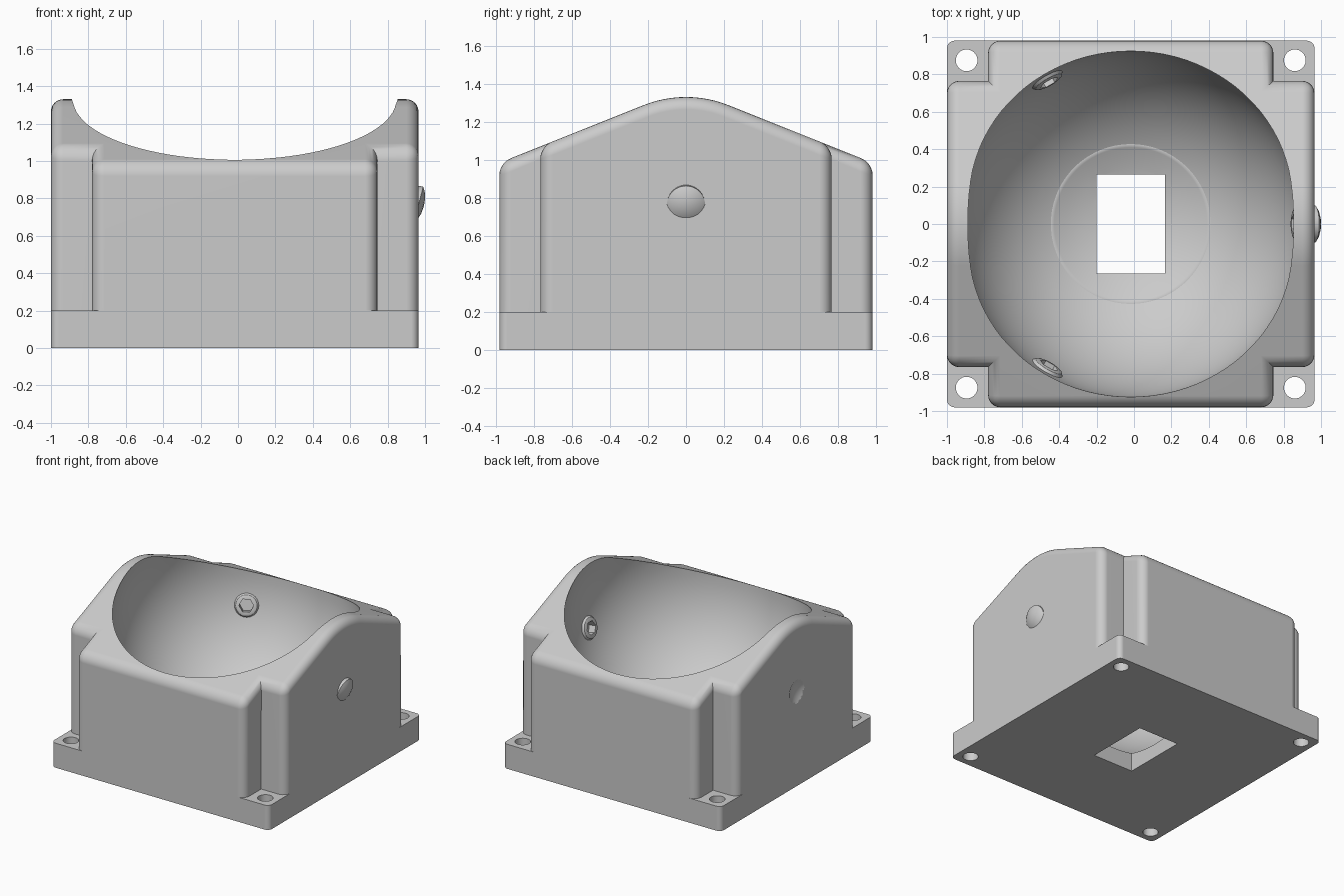
import bpy, bmesh, math
from mathutils import Matrix, Vector

if "Cube" in bpy.data.objects:
    bpy.data.objects.remove(bpy.data.objects["Cube"], do_unlink=True)

CX = -0.0175                # middle of the housing in x
HX, HY = 0.9825, 0.98       # half sizes of the housing
NX, NY = 0.7625, 0.765      # where the corner notches start
BASE = 0.2                  # base plate thickness
BALL = Vector((CX, 0, 1.02))
BALL_R = 0.925
TILT = math.radians(14.5)   # downward tilt of the bearing studs

grey = bpy.data.materials.new("light grey plastic")
grey.use_nodes = True
grey.diffuse_color = (0.6, 0.6, 0.6, 1)
grey.node_tree.nodes["Principled BSDF"].inputs["Base Color"].default_value = (0.6, 0.6, 0.6, 1)


def finish(bm, name, material=True):
    bmesh.ops.recalc_face_normals(bm, faces=bm.faces)
    mesh = bpy.data.meshes.new(name)
    bm.to_mesh(mesh)
    bm.free()
    ob = bpy.data.objects.new(name, mesh)
    bpy.context.collection.objects.link(ob)
    if material:
        mesh.materials.append(grey)
    return ob


def box(name, center, size, round_corners=0, material=True):
    bm = bmesh.new()
    bmesh.ops.create_cube(bm, size=1, matrix=Matrix.Translation(center) @ Matrix.Diagonal((*size, 1)))
    if round_corners:
        upright = [e for e in bm.edges if abs(e.verts[0].co.z - e.verts[1].co.z) > 0.01]
        bmesh.ops.bevel(bm, geom=upright, offset=round_corners, segments=5, profile=0.5, affect='EDGES')
    return finish(bm, name, material)


def ball(name, center, radius, segments):
    bm = bmesh.new()
    bmesh.ops.create_uvsphere(bm, u_segments=segments, v_segments=segments // 2, radius=radius,
                              matrix=Matrix.Translation(center))
    return finish(bm, name, False)


def rod(name, matrix, radius, length, sides):
    bm = bmesh.new()
    bmesh.ops.create_cone(bm, cap_ends=True, segments=sides, radius1=radius, radius2=radius,
                          depth=length, matrix=matrix)
    return finish(bm, name, False)


def activate(ob):
    bpy.ops.object.select_all(action='DESELECT')
    ob.select_set(True)
    bpy.context.view_layer.objects.active = ob


def cut(ob, cutters):
    activate(ob)
    for cutter in cutters:
        cutter.hide_render = True
        mod = ob.modifiers.new("cut", 'BOOLEAN')
        mod.operation = 'DIFFERENCE'
        mod.solver = 'EXACT'
        mod.object = cutter
        bpy.ops.object.modifier_apply(modifier=mod.name)


def smooth(ob):
    activate(ob)
    bpy.ops.object.shade_smooth_by_angle(angle=math.radians(30))
    mod = ob.modifiers.new("even normals", 'WEIGHTED_NORMAL')
    mod.keep_sharp = True


# Housing: ridge roof with a rounded peak, notched corners and filleted edges
SLOPE, ARC = math.atan(0.4), 0.6
steps = [SLOPE * i / 6 for i in range(-6, 7)]
roof = [(ARC * math.sin(a), 1.33 - ARC * (1 - math.cos(a))) for a in steps]


def roof_z(y):
    return roof[-1][1] - 0.4 * (abs(y) - roof[-1][0])


rows = [(y, roof_z(y)) for y in (-HY, -NY)] + roof + [(y, roof_z(y)) for y in (NY, HY)]
cols = [-HX, -NX, NX, HX]
bm = bmesh.new()
grid = [[bm.verts.new((CX + x, y, z)) for x in cols] for y, z in rows]
for j in range(len(rows) - 1):
    for i in range(3):
        if i == 1 or 0 < j < len(rows) - 2:
            bm.faces.new((grid[j][i], grid[j][i + 1], grid[j + 1][i + 1], grid[j + 1][i]))
bmesh.ops.delete(bm, geom=[v for v in bm.verts if not v.link_faces], context='VERTS')
top = list(bm.faces)
ext = bmesh.ops.extrude_face_region(bm, geom=top, use_keep_orig=True)
for v in ext["geom"]:
    if isinstance(v, bmesh.types.BMVert):
        v.co.z = BASE
bmesh.ops.recalc_face_normals(bm, faces=bm.faces)
bmesh.ops.dissolve_limit(bm, angle_limit=math.radians(1), verts=bm.verts, edges=bm.edges)
sharp = [e for e in bm.edges if e.is_manifold and e.calc_face_angle_signed() > math.radians(40)
         and max(v.co.z for v in e.verts) > BASE + 0.01]
bmesh.ops.bevel(bm, geom=sharp, offset=0.065, segments=6, profile=0.5, affect='EDGES', clamp_overlap=True)
housing = finish(bm, "housing")

# Base plate
base = box("base_plate", (CX, 0, BASE / 2), (2 * HX, 2 * HY, BASE), 0.04)

# Ball cavity, sensor window, mounting holes and side dimple
cavity = ball("cavity_cutter", BALL, BALL_R, 96)
window = box("window_cutter", (CX, 0, 0.1), (0.365, 0.53, 0.6), material=False)
dimple = ball("dimple_cutter", (CX - HX - 0.175, 0, 0.77), 0.2, 64)
holes = [rod("hole_cutter", Matrix.Translation((CX + sx * 0.8775, sy * 0.875, 0.1)), 0.058, 0.5, 32)
         for sx in (-1, 1) for sy in (-1, 1)]
cut(housing, [cavity, dimple])
cut(base, [cavity, window] + holes)
smooth(housing)
smooth(base)

# Bearing studs: turned profile (radius, distance from ball centre) with a hex socket
profile = [(0, 0.9), (0.065, 0.9), (0.08, 0.905), (0.095, 0.925), (0.1, 1.015),
           (0.08, 1.028), (0.045, 1.04), (0, 1.045)]
sockets = []
for k, label in enumerate(("left", "back", "front")):
    turn = (Matrix.Translation(BALL) @ Matrix.Rotation(k * math.tau / 3, 4, 'Z')
            @ Matrix.Rotation(math.pi / 2 + TILT, 4, 'Y'))
    bm = bmesh.new()
    pts = [bm.verts.new((r, 0, d)) for r, d in profile]
    edges = [bm.edges.new(pair) for pair in zip(pts, pts[1:])]
    bmesh.ops.spin(bm, geom=pts + edges, cent=(0, 0, 0), axis=(0, 0, 1), angle=math.tau, steps=40)
    bmesh.ops.remove_doubles(bm, verts=bm.verts, dist=0.0005)
    bmesh.ops.transform(bm, matrix=turn, verts=bm.verts)
    stud = finish(bm, label + "_bearing_stud")
    socket = rod("socket_cutter", turn @ Matrix.Translation((0, 0, 0.9)), 0.055, 0.12, 6)
    # clear the wall around the socket so its floor is not buried
    cut(housing, [socket])
    cut(stud, [socket])
    smooth(stud)
    sockets.append(socket)

# Remove the cutters
for ob in [cavity, window, dimple] + holes + sockets:
    bpy.data.objects.remove(ob, do_unlink=True)
